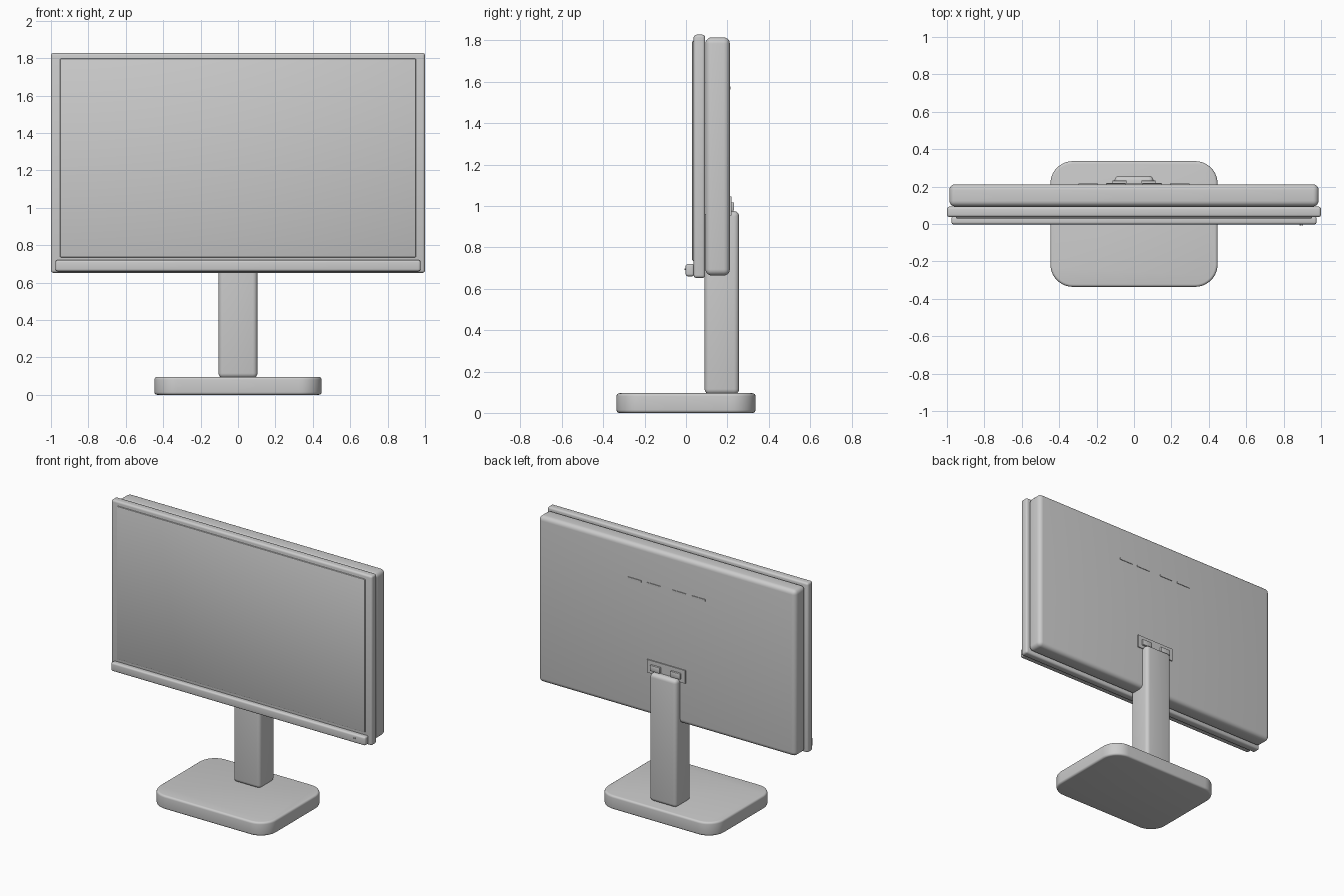
import bpy, bmesh
from math import radians

if "Cube" in bpy.data.objects:
    bpy.data.objects.remove(bpy.data.objects["Cube"])


def finish(obj):
    bpy.ops.object.select_all(action='DESELECT')
    obj.select_set(True)
    bpy.context.view_layer.objects.active = obj
    bpy.ops.object.shade_smooth_by_angle(angle=radians(35))


def box(name, x, y, z, bevel=0.0, segments=4, corner=0.0):
    """Box from (min, max) ranges; 'corner' rounds upright edges, 'bevel' the rest."""
    bm = bmesh.new()
    bmesh.ops.create_cube(bm, size=1)
    for v in bm.verts:
        for i, (lo, hi) in enumerate((x, y, z)):
            v.co[i] = hi if v.co[i] > 0 else lo
    if corner:
        upright = [e for e in bm.edges if abs(e.verts[0].co.z - e.verts[1].co.z) > 1e-4]
        bmesh.ops.bevel(bm, geom=upright, offset=corner, segments=10, profile=0.5,
                        affect='EDGES')
    if bevel:
        sharp = [e for e in bm.edges if e.calc_face_angle(0) > radians(40)]
        bmesh.ops.bevel(bm, geom=sharp, offset=bevel, segments=segments, profile=0.5,
                        affect='EDGES')
    mesh = bpy.data.meshes.new(name)
    bm.to_mesh(mesh)
    bm.free()
    obj = bpy.data.objects.new(name, mesh)
    bpy.context.collection.objects.link(obj)
    finish(obj)
    return obj


# Stand
box("stand_base", (-0.447, 0.447), (-0.336, 0.336), (0, 0.095), 0.014, corner=0.12)
box("stand_neck", (-0.104, 0.104), (0.09, 0.257), (0.09, 0.975), 0.025)

# Display housing
box("front_bezel", (-1, 1), (0.037, 0.093), (0.652, 1.828), 0.014)
box("back_shell", (-0.987, 0.987), (0.094, 0.212), (0.664, 1.815), 0.03, 5)
box("screen_panel", (-0.952, 0.952), (0.029, 0.045), (0.735, 1.797), 0.006, 2)
box("bottom_bar", (-0.976, 0.976), (-0.002, 0.04), (0.66, 0.72), 0.012)

# Status lights on the bar
for i, x in enumerate((0.888, 0.9)):
    bpy.ops.mesh.primitive_cylinder_add(vertices=16, radius=0.004, depth=0.01,
                                        location=(x, -0.003, 0.695),
                                        rotation=(radians(90), 0, 0))
    bpy.context.object.name = f"status_light_{i + 1}"
    finish(bpy.context.object)

# Vent slots on the back
for i, x in enumerate((-0.245, -0.098, 0.098, 0.245)):
    box(f"vent_slot_{i + 1}", (x - 0.052, x + 0.052), (0.205, 0.216), (1.564, 1.577))

# Connector plate and ports
box("port_plate", (-0.147, 0.147), (0.205, 0.219), (0.955, 1.045))
for i, x in enumerate((-0.078, 0.078)):
    box(f"port_{i + 1}", (x - 0.038, x + 0.038), (0.21, 0.232), (0.978, 1.018), 0.003, 2)
